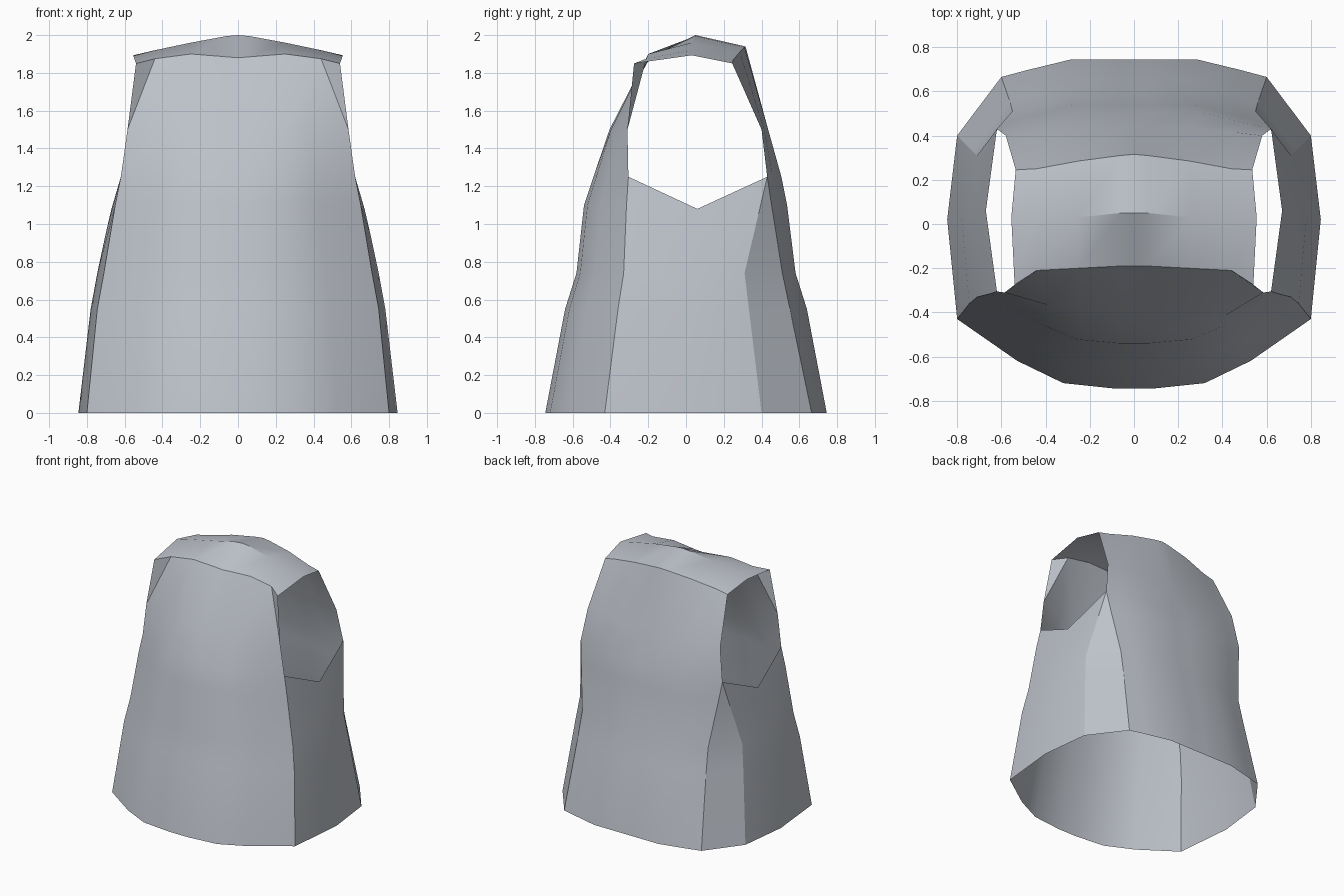
import bpy
import bmesh
from math import radians
from mathutils import Vector

cube = bpy.data.objects.get("Cube")
if cube:
    bpy.data.objects.remove(cube, do_unlink=True)

# Cloth colour
cloth = bpy.data.materials.new("pale_grey_cloth")
cloth.use_nodes = True
colour = (0.51, 0.54, 0.59, 1)
cloth.diffuse_color = colour
cloth.node_tree.nodes["Principled BSDF"].inputs["Base Color"].default_value = colour

bm = bmesh.new()


def add_panel(rows, folded_corner=False):
    """Skin a grid of points on the left half and repeat it on the right."""
    for side in (1, -1):
        grid = [[bm.verts.new((x * side, y, z)) for x, y, z in row] for row in rows]
        for r, (low, high) in enumerate(zip(grid, grid[1:])):
            for c in range(len(low) - 1):
                a, b, d, e = low[c], low[c + 1], high[c + 1], high[c]
                last = r == len(grid) - 2 and c == len(low) - 2
                if folded_corner and last:
                    faces = [(a, b, e), (b, d, e)]
                else:
                    faces = [(a, b, d, e)]
                for face in faces:
                    bm.faces.new(face if side > 0 else face[::-1])


def bowed_rows(edge, middles, bow):
    """Rows running from the centre line to a side edge along a bowed section."""
    return [[(x * f, y + (mid - y) * depth, z) for f, depth in bow]
            for (x, y, z), mid in zip(edge, middles)]


# Seams from hem to shoulder
front_seam = [(.80, -.43, 0), (.745, -.36, .55), (.71, -.33, .74),
              (.65, -.315, 1.1), (.62, -.305, 1.25), (.585, -.31, 1.5)]
back_seam = [(.60, .665, 0), (.56, .55, .55), (.55, .51, .74),
             (.60, .453, 1.1), (.62, .43, 1.25), (.58, .40, 1.5)]
gusset_seam = [(.80, .40, 0), (.735, .333, .55), (.71, .31, .74),
               (.645, .395, 1.1), (.62, .43, 1.25)]
side_middle = [(.845, .02, 0), (.78, .03, .55), (.745, .04, .74),
               (.70, .05, .95), (.67, .06, 1.08)]

# Neckline edges and shoulder ridge
front_top = [(0, -.19, 1.88), (.06, -.19, 1.885), (.25, -.2, 1.9),
             (.44, -.21, 1.875), (.54, -.275, 1.85)]
ridge = [(0, .05, 2), (.06, .05, 1.995), (.25, .03, 1.96),
         (.44, .03, 1.92), (.555, .03, 1.893)]
back_top = [(0, .315, 1.94), (.06, .31, 1.935), (.25, .285, 1.91),
            (.44, .25, 1.87), (.535, .245, 1.85)]

# Front panel
front = bowed_rows(front_seam, [-.745, -.64, -.58, -.54, -.49, -.405],
                   [(0, 1), (.1, 1), (.4, .92), (.66, .6), (1, 0)])
add_panel(front + [front_top], folded_corner=True)

# Back panel, wound the other way
back = bowed_rows(back_seam, [.745, .64, .58, .535, .505, .435],
                  [(0, 1), (.1, 1), (.47, 1), (.8, .4), (1, 0)])
add_panel([row[::-1] for row in back + [back_top]])

# Side panels below the armholes, with a gusset at the back
add_panel(list(zip(front_seam, side_middle, gusset_seam, back_seam)))

# Shoulder cap
add_panel([front_top, ridge, back_top])

# Weld the seams and drop collapsed faces
bmesh.ops.remove_doubles(bm, verts=bm.verts[:], dist=0.0005)
bmesh.ops.dissolve_degenerate(bm, edges=bm.edges[:], dist=0.0005)

mesh = bpy.data.meshes.new("tunic")
bm.to_mesh(mesh)
bm.free()
mesh.materials.append(cloth)
tunic = bpy.data.objects.new("tunic", mesh)
bpy.context.collection.objects.link(tunic)

# Soft cloth with crisp seams
bpy.ops.object.select_all(action="DESELECT")
tunic.select_set(True)
bpy.context.view_layer.objects.active = tunic
bpy.ops.object.shade_smooth_by_angle(angle=radians(30))
